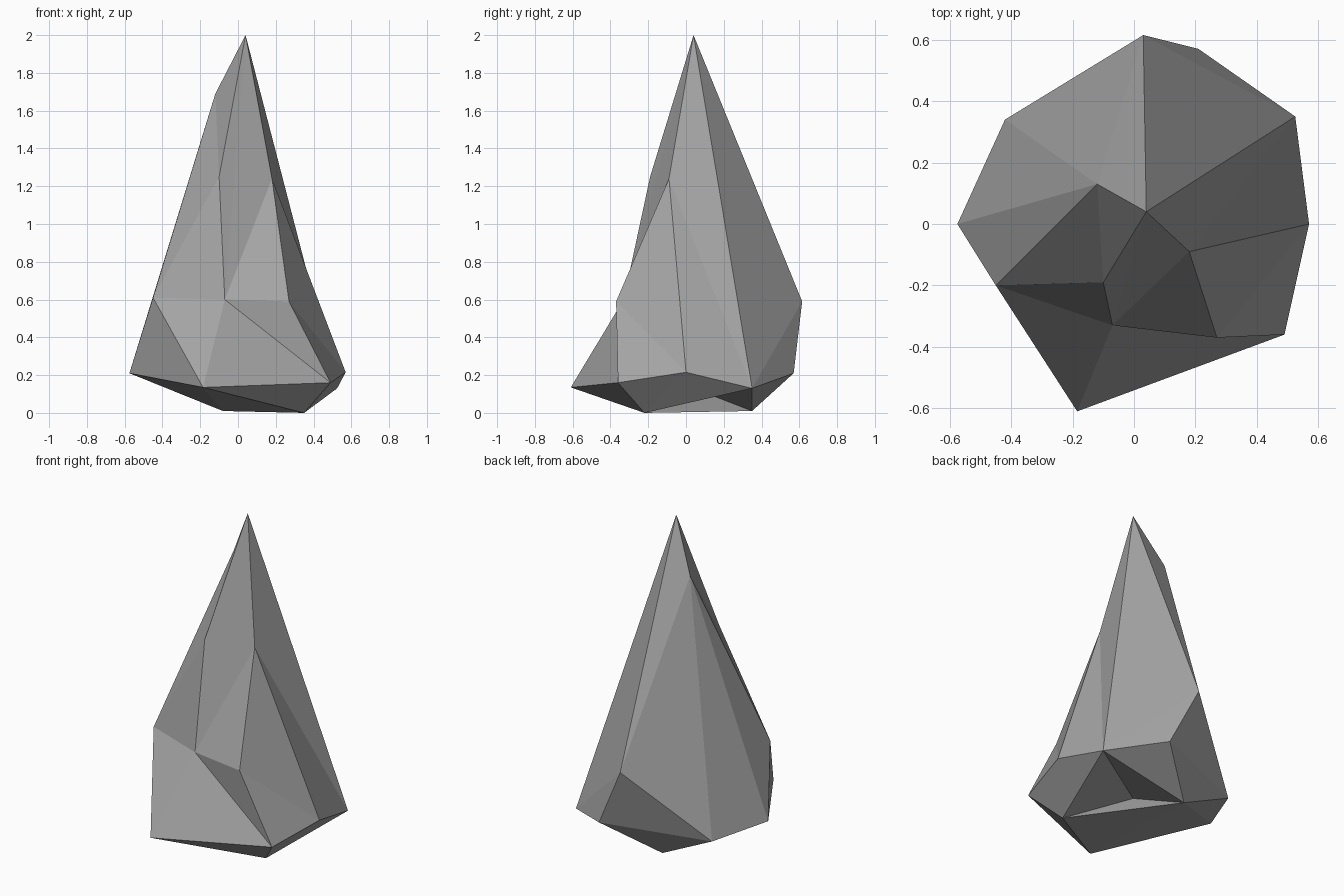
import bpy
import bmesh

cube = bpy.data.objects.get("Cube")
if cube:
    bpy.data.objects.remove(cube, do_unlink=True)

# Single stone colour
stone = bpy.data.materials.new("grey_stone")
stone.use_nodes = True
colour = (0.37, 0.37, 0.37, 1)
stone.diffuse_color = colour
shader = next(n for n in stone.node_tree.nodes if n.type == "BSDF_PRINCIPLED")
shader.inputs["Base Color"].default_value = colour

bm = bmesh.new()


def corner(x, y, z):
    return bm.verts.new((x, y, z))


def fan(centre, *ring, closed=False):
    """Triangles from one corner to each pair of neighbours in a ring."""
    pairs = list(zip(ring, ring[1:]))
    if closed:
        pairs.append((ring[-1], ring[0]))
    for a, b in pairs:
        bm.faces.new((centre, a, b))


# Upper corners
peak = corner(0.04, 0.04, 2)
shoulder = corner(-0.12, 0.13, 1.69)
front_notch = corner(-0.10, -0.19, 1.25)
side_notch = corner(0.18, -0.09, 1.24)

# Middle corners
hip_back = corner(0.03, 0.615, 0.59)
hip_side = corner(-0.45, -0.20, 0.61)
hip_front = corner(-0.07, -0.33, 0.60)
hip_corner = corner(0.27, -0.37, 0.59)

# Widest corners near the ground
rim_back = corner(0.21, 0.57, 0.21)
rim_back_left = corner(0.525, 0.35, 0.13)
rim_left = corner(0.57, 0, 0.215)
rim_front_left = corner(0.49, -0.36, 0.16)
rim_front = corner(-0.185, -0.61, 0.135)
rim_right = corner(-0.575, 0, 0.21)
rim_back_right = corner(-0.42, 0.34, 0.17)

# Underside: two feet and a hollow
foot_back = corner(-0.08, 0.35, 0.01)
foot_front = corner(0.35, -0.22, 0)
hollow = corner(0.04, 0.04, 0.13)

# Spire facets
fan(peak, shoulder, front_notch, hip_front, side_notch, rim_back_left,
    hip_back, closed=True)
fan(shoulder, hip_back, rim_back_right, rim_right, hip_side, front_notch)

# Front and left facets
fan(hip_front, front_notch, hip_side, rim_front, rim_front_left,
    hip_corner, side_notch)
fan(rim_left, side_notch, hip_corner, rim_front_left, foot_front,
    rim_back_left, closed=True)
fan(rim_front, hip_side, rim_right)

# Back facets
fan(rim_back, rim_back_left, hip_back, rim_back_right)

# Underside facets
fan(foot_back, foot_front, rim_front, rim_right, rim_back_right, rim_back,
    rim_back_left, hollow, closed=True)
fan(foot_front, rim_front, rim_front_left)
fan(foot_front, rim_back_left, hollow)

bmesh.ops.recalc_face_normals(bm, faces=bm.faces)
mesh = bpy.data.meshes.new("rock_spire")
bm.to_mesh(mesh)
bm.free()
mesh.materials.append(stone)
rock = bpy.data.objects.new("rock_spire", mesh)
bpy.context.collection.objects.link(rock)
